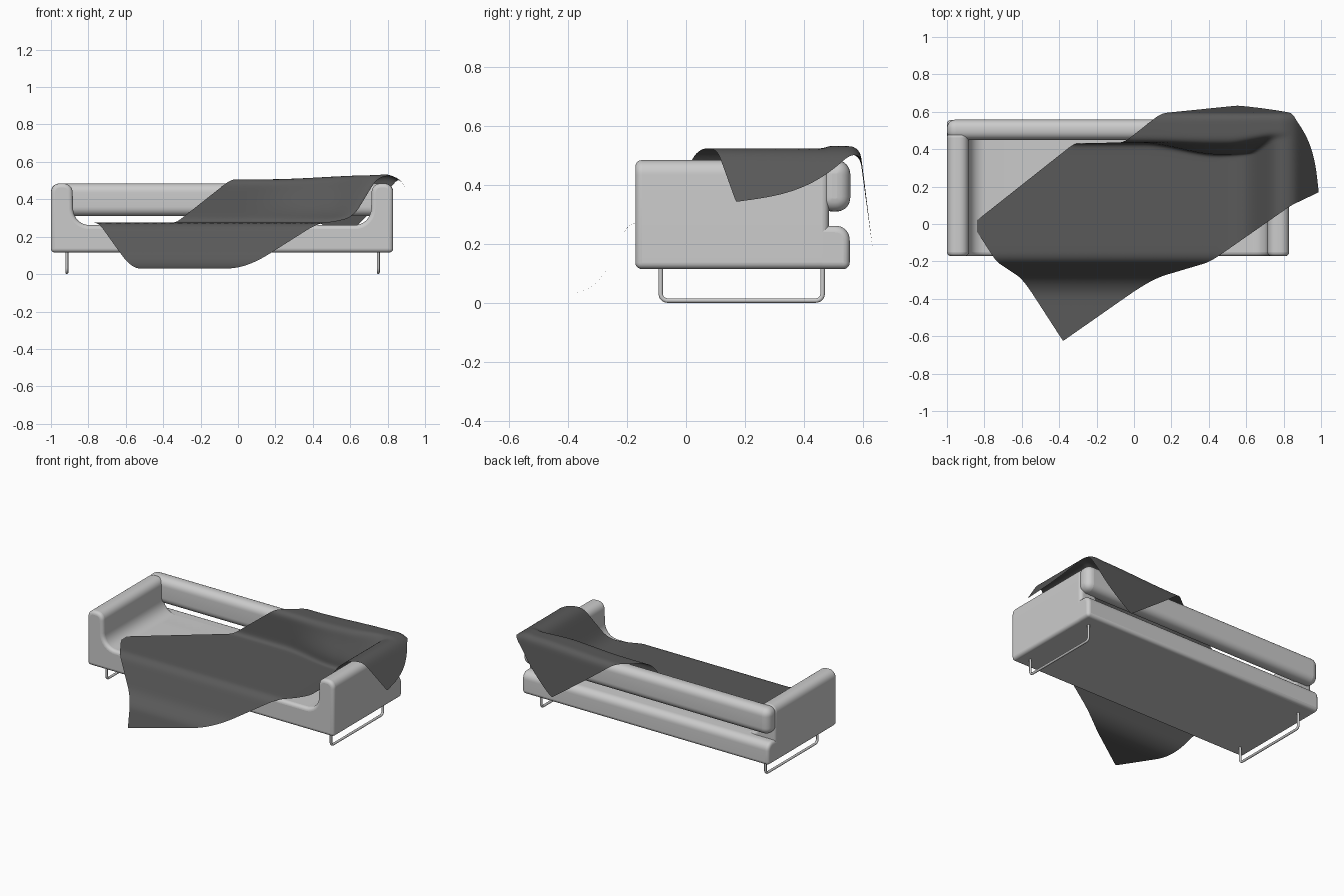
import bpy, bmesh, math
from mathutils import Vector

if "Cube" in bpy.data.objects:
    bpy.data.objects.remove(bpy.data.objects["Cube"])


def rounded(pts, closed=False, seg=8):
    """Polyline of (u, v, cut) with each corner cut back and replaced by a curve."""
    out, n = [], len(pts)
    for i, (u, v, c) in enumerate(pts):
        p = Vector((u, v))
        if c == 0 or (not closed and i in (0, n - 1)):
            out.append(p)
            continue
        a, b = Vector(pts[i - 1][:2]), Vector(pts[(i + 1) % n][:2])
        a, b = p + (a - p).normalized() * c, p + (b - p).normalized() * c
        for k in range(seg + 1):
            t = k / seg
            w = 2 * t * (1 - t) * 0.8   # slightly fuller than a parabola, close to an arc
            s = (1 - t) ** 2 + w + t * t
            out.append((a * (1 - t) ** 2 + p * w + b * t * t) / s)
    return out


def lookup(keys, vals, x):
    if x <= keys[0]:
        return vals[0]
    for i in range(1, len(keys)):
        if x <= keys[i]:
            f = (x - keys[i - 1]) / max(keys[i] - keys[i - 1], 1e-9)
            return vals[i - 1] + (vals[i] - vals[i - 1]) * f
    return vals[-1]


def smooth(a, b, x):
    t = min(max((x - a) / (b - a), 0), 1)
    return t * t * (3 - 2 * t)


def shade(ob, angle=40):
    bpy.ops.object.select_all(action='DESELECT')
    ob.select_set(True)
    bpy.context.view_layer.objects.active = ob
    bpy.ops.object.shade_smooth_by_angle(angle=math.radians(angle))


def finish(bm, name):
    bmesh.ops.recalc_face_normals(bm, faces=bm.faces[:])
    me = bpy.data.meshes.new(name)
    bm.to_mesh(me)
    bm.free()
    ob = bpy.data.objects.new(name, me)
    bpy.context.collection.objects.link(ob)
    return ob


def prism(name, pts, axis, lo, hi, bevel):
    """Extrude a rounded profile along x or y and soften its rims."""
    bm = bmesh.new()
    place = (lambda p, d: (d, p.x, p.y)) if axis == 'x' else (lambda p, d: (p.x, d, p.y))
    prof = rounded(pts, True)
    rings = [[bm.verts.new(place(p, d)) for p in prof] for d in (lo, hi)]
    n = len(prof)
    for i in range(n):
        j = (i + 1) % n
        bm.faces.new((rings[0][i], rings[0][j], rings[1][j], rings[1][i]))
    for r in rings:
        bm.faces.new(r)
    ob = finish(bm, name)
    mod = ob.modifiers.new("soft_edges", 'BEVEL')
    mod.width, mod.segments = bevel, 5
    mod.limit_method, mod.angle_limit = 'ANGLE', math.radians(60)
    mod.use_clamp_overlap = False
    shade(ob)
    return ob


L, R = -1.0, 0.83

# Seat and both arms: one U-shaped profile
prism("seat_and_arms", [
    (L, 0.115, 0), (R, 0.115, 0), (R, 0.485, 0.05), (R - 0.115, 0.485, 0.05),
    (R - 0.12, 0.262, 0.09), (L + 0.12, 0.262, 0.09), (L + 0.115, 0.485, 0.05),
    (L, 0.485, 0.05)], 'y', -0.172, 0.485, 0.022)

# Rear of the base, below the gap
prism("base_rear", [
    (0.3, 0.115, 0), (0.556, 0.115, 0), (0.556, 0.262, 0.05), (0.3, 0.262, 0)],
    'x', L, R, 0.022)

# Padded back roll
prism("back_roll", [
    (0.45, 0.31, 0.05), (0.558, 0.31, 0.05), (0.558, 0.485, 0.05), (0.45, 0.485, 0.05)],
    'x', L, R, 0.045)

# Bent tube skid legs
for side, x in (("left", -0.915), ("right", 0.75)):
    cu = bpy.data.curves.new(side + "_leg", 'CURVE')
    cu.dimensions = '3D'
    cu.bevel_depth, cu.bevel_resolution = 0.008, 3
    path = rounded([(-0.086, 0.13, 0), (-0.086, 0.008, 0.025),
                    (0.464, 0.008, 0.025), (0.464, 0.13, 0)])
    sp = cu.splines.new('POLY')
    sp.points.add(len(path) - 1)
    for pt, p in zip(sp.points, path):
        pt.co = (x, p.x, p.y, 1)
    sp.use_smooth = True
    ob = bpy.data.objects.new(side + "_leg", cu)
    bpy.context.collection.objects.link(ob)

# Blanket: a slanted rectangle laid along a floor-seat-back profile, lifted over the right arm
prof = rounded([(-0.66, 0.03, 0), (-0.31, 0.03, 0.09), (-0.195, 0.275, 0.04),
                (0.43, 0.275, 0.02), (0.437, 0.507, 0.03), (0.59, 0.507, 0.035),
                (0.64, 0.12, 0)])
ys, zs = [p.x for p in prof], [p.y for p in prof]
qs = [0.0]
for a, b in zip(prof, prof[1:]):
    qs.append(qs[-1] + (b - a).length)
zero = next(qs[i] - ys[i] for i in range(len(ys)) if ys[i] > 0)
qs = [q - zero for q in qs]
q_top = qs[-1] - 0.39 - 0.03
arm = rounded([(0.1, -0.2, 0), (0.46, 0.25, 0.05), (0.62, 0.31, 0.05), (0.75, 0.525, 0.05),
               (0.85, 0.525, 0.04), (1.02, 0.3, 0)])
ax, az = [p.x for p in arm], [p.y for p in arm]


def drape(x, q):
    y, z = lookup(qs, ys, q), lookup(qs, zs, q)
    back = q > q_top - 0.05
    drop = max(0.507 - z, 0) if back else 0
    top = (0.507 if back else z) + 0.022 * smooth(0.15, 0.75, x) * smooth(0.42, 0.66, q)
    over = lookup(ax, az, x)
    k = 0.03
    h = max(k - abs(top - over), 0) / k
    high = max(top, over) + h * h * k / 4
    f = smooth(0.78, 0.84, x)
    z = high * (1 - f) + over * f - drop
    y -= 0.06 * smooth(0.05, 0.45, x) * math.exp(-((q - 0.46) / 0.13) ** 2) * (1 - smooth(0.5, 0.8, x))
    if 0.1 < q < q_top:
        y_end = lookup(qs, ys, q_top)
        lin = 0.1 + (q - 0.1) * (y_end - 0.1) / (q_top - 0.1)
        y += (lin - y) * smooth(0.5, 0.8, x)
    return (x, y, z)


A, B = Vector((-0.87, 0.0)), Vector((-0.38, qs[0] + 0.03))
C, D = Vector((0.99, 0.20)), Vector((0.55, qs[-1] - 0.05))
NS, NT = 130, 64
bm = bmesh.new()
grid = []
for i in range(NS + 1):
    s = i / NS
    row = []
    for j in range(NT + 1):
        t = j / NT
        p = (A * (1 - s) + D * s) * (1 - t) + (B * (1 - s) + C * s) * t
        bulge = 0.15 * s ** 4 * math.sin(math.pi * t ** 0.8)
        row.append(bm.verts.new(drape(p.x + bulge, p.y)))
    grid.append(row)
for i in range(NS):
    for j in range(NT):
        bm.faces.new((grid[i][j], grid[i][j + 1], grid[i + 1][j + 1], grid[i + 1][j]))
blanket = finish(bm, "blanket")
mod = blanket.modifiers.new("relax", 'SMOOTH')
mod.factor, mod.iterations = 0.5, 3
mat = bpy.data.materials.new("dark_grey_cloth")
mat.diffuse_color = (0.1, 0.1, 0.1, 1)
mat.use_nodes = True
mat.node_tree.nodes["Principled BSDF"].inputs["Base Color"].default_value = mat.diffuse_color
blanket.data.materials.append(mat)
shade(blanket, 80)
